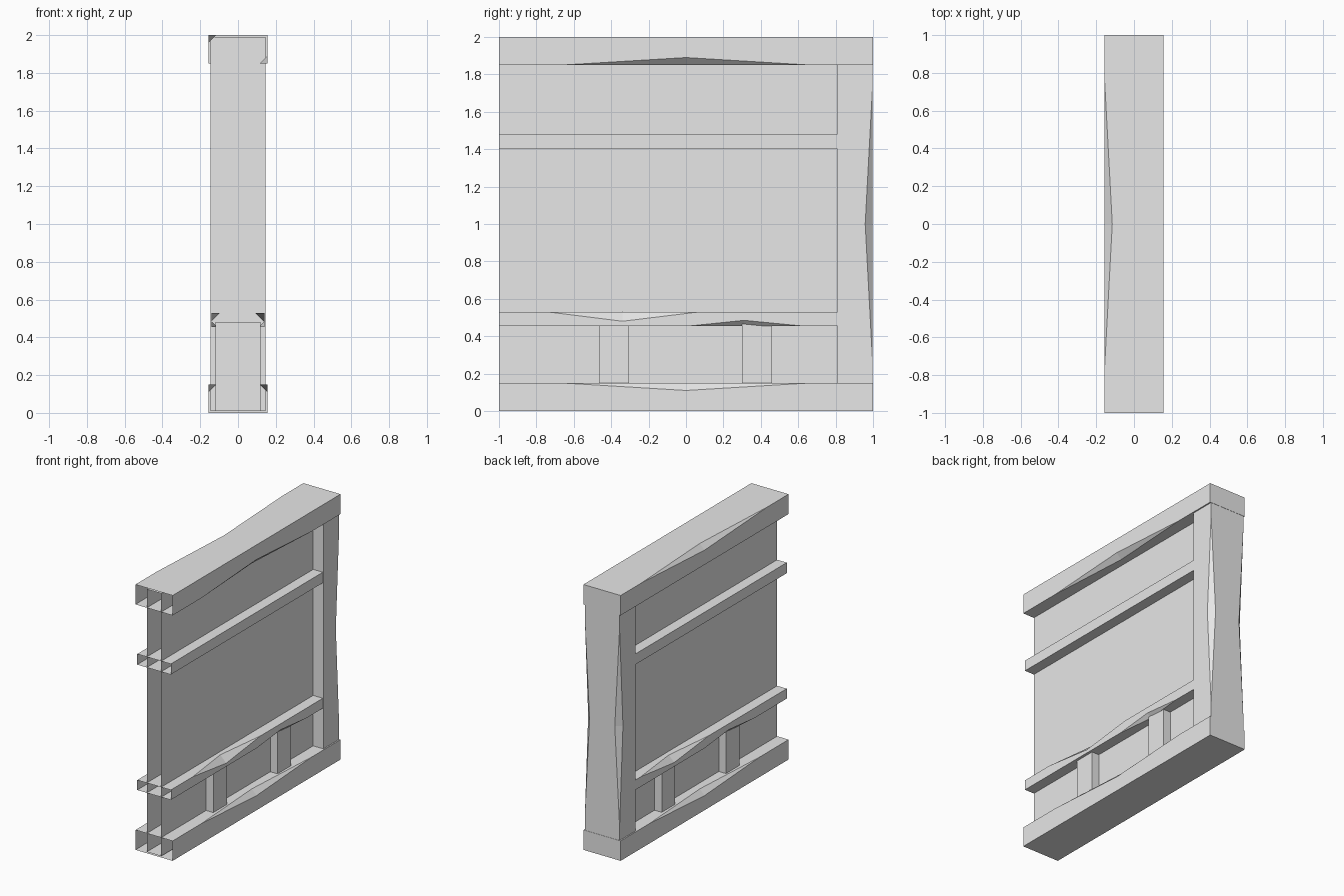
import bpy
import bmesh
from mathutils import Vector

cube = bpy.data.objects.get("Cube")
if cube:
    bpy.data.objects.remove(cube, do_unlink=True)

# Single plain grey for the whole wall section
grey = bpy.data.materials.new("plain_grey")
grey.use_nodes = True
grey.diffuse_color = (0.8, 0.8, 0.8, 1)
grey.node_tree.nodes["Principled BSDF"].inputs["Base Color"].default_value = (0.8, 0.8, 0.8, 1)


def timber(name, u, v, t, dents=None, axis="Y", open_start=False):
    """Squared timber along Y (u=x, v=z) or Z (u=x, v=y).
    dents maps a corner number to (start, middle, end, depth) of a hewn notch.
    Corners: 0 = -u-v, 1 = +u-v, 2 = +u+v, 3 = -u+v."""
    dents = dents or {}
    bm = bmesh.new()
    corners = [Vector(c) for c in ((u[0], v[0]), (u[1], v[0]), (u[1], v[1]), (u[0], v[1]))]

    def vert(c, s):
        return bm.verts.new((c.x, s, c.y) if axis == "Y" else (c.x, c.y, s))

    ahead, behind = [], []      # edge chains bordering the next / previous side
    for i, c in enumerate(corners):
        start, end = vert(c, t[0]), vert(c, t[1])
        if i not in dents:
            ahead.append([start, end])
            behind.append([start, end])
            continue
        s0, s1, s2, depth = dents[i]
        to_next = (corners[(i + 1) % 4] - c).normalized() * depth
        to_prev = (corners[i - 1] - c).normalized() * depth
        p, q = vert(c, s0), vert(c, s2)
        a, b = vert(c + to_next, s1), vert(c + to_prev, s1)
        ahead.append([start, p, a, q, end])
        behind.append([start, p, b, q, end])
        bm.faces.new((p, a, b))
        bm.faces.new((q, b, a))
    for i in range(4):
        bm.faces.new(ahead[i] + behind[(i + 1) % 4][::-1])
    bm.faces.new([chain[-1] for chain in ahead])
    if not open_start:
        bm.faces.new([chain[0] for chain in ahead])
    bmesh.ops.recalc_face_normals(bm, faces=bm.faces)

    mesh = bpy.data.meshes.new(name)
    bm.to_mesh(mesh)
    bm.free()
    mesh.materials.append(grey)
    obj = bpy.data.objects.new(name, mesh)
    bpy.context.collection.objects.link(obj)
    return obj


def sym(h):
    return (-h, h)


# Thin infill wall between the timbers
timber("wall_panel", sym(0.06), (0.01, 1.99), (-1, 0.9), open_start=True)

# Heavy top and bottom beams with worn edges
wear = (-0.66, 0, 0.66, 0.04)
timber("top_beam", sym(0.155), (1.85, 2), (-1, 1),
       {1: wear, 3: (-0.75, 0, 0.75, 0.04)}, open_start=True)
timber("bottom_beam", sym(0.155), (0, 0.15), (-1, 1),
       {2: wear, 3: wear}, open_start=True)

# End post, notched on both outer edges
notch = (0.25, 1.0, 1.75, 0.04)
timber("end_post", sym(0.145), (0.81, 0.998), (0.01, 1.99),
       {2: notch, 3: notch}, axis="Z")

# Horizontal rails
timber("upper_rail", sym(0.14), (1.40, 1.48), (-1, 0.9), open_start=True)
timber("lower_rail", sym(0.14), (0.455, 0.53), (-1, 0.9),
       {2: (-0.74, -0.34, 0.07, 0.05), 1: (0.02, 0.31, 0.62, 0.03),
        3: (-0.07, 0.34, 0.74, 0.045), 0: (-0.62, -0.31, -0.02, 0.03)},
       open_start=True)

# Short uprights under the lower rail
for side, y in (("front", -0.385), ("back", 0.38)):
    timber(side + "_short_upright", sym(0.12), (y - 0.08, y + 0.08), (0.01, 0.48), axis="Z")
